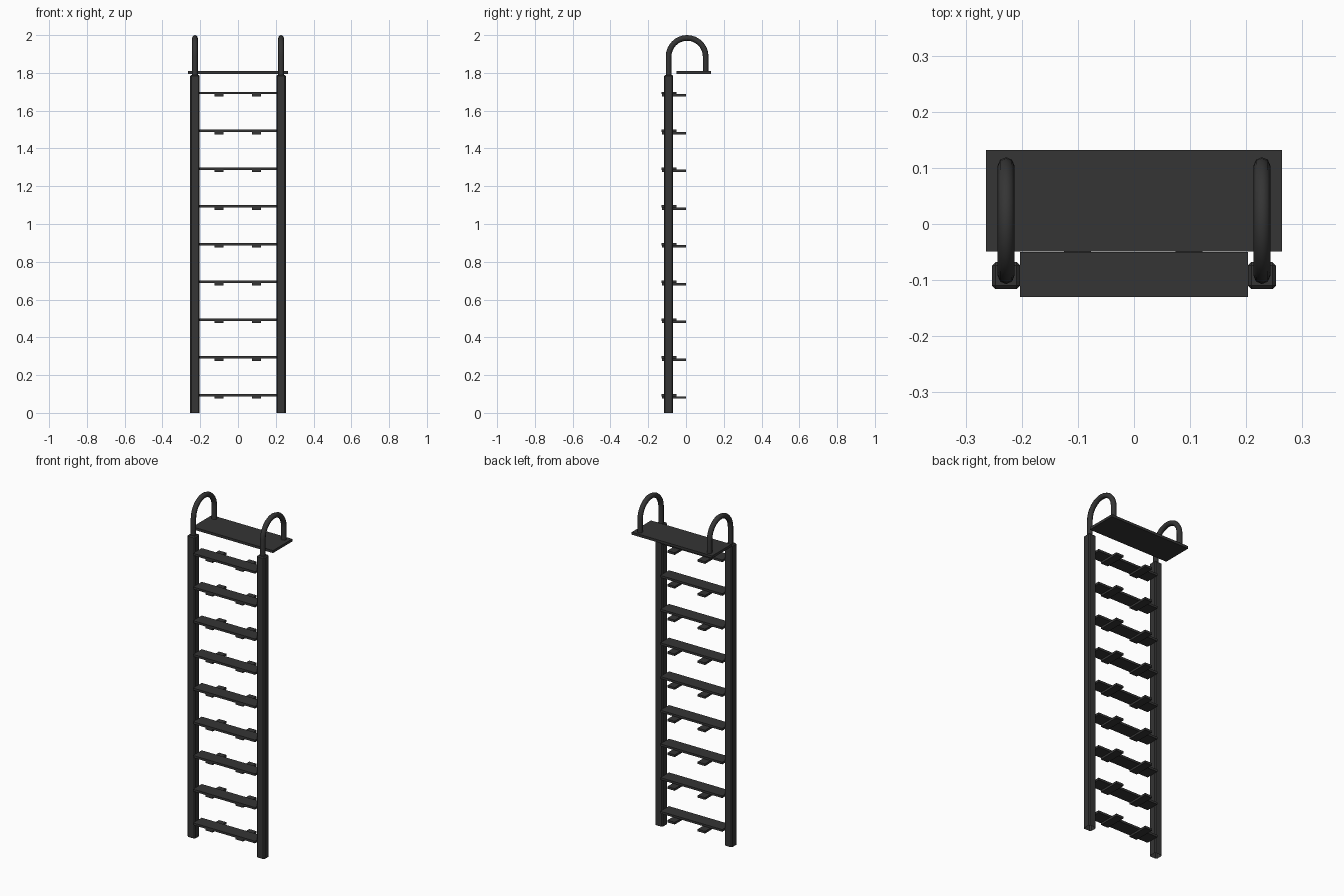
import bpy, bmesh, math
from mathutils import Vector

if "Cube" in bpy.data.objects:
    bpy.data.objects.remove(bpy.data.objects["Cube"])

dark = bpy.data.materials.new("dark_metal")
dark.diffuse_color = (0.035, 0.035, 0.035, 1)
dark.use_nodes = True
dark.node_tree.nodes["Principled BSDF"].inputs["Base Color"].default_value = dark.diffuse_color


def finish(bm, name):
    me = bpy.data.meshes.new(name)
    bm.to_mesh(me)
    bm.free()
    me.materials.append(dark)
    ob = bpy.data.objects.new(name, me)
    bpy.context.collection.objects.link(ob)
    return ob


def box(name, lo, hi, bevel=0.0, open_bottom=False):
    lo, hi = Vector(lo), Vector(hi)
    bm = bmesh.new()
    bmesh.ops.create_cube(bm, size=1)
    for v in bm.verts:
        v.co = Vector((lo[i] + (v.co[i] + 0.5) * (hi[i] - lo[i]) for i in range(3)))
    if open_bottom:
        bm.faces.ensure_lookup_table()
        bottom = min(bm.faces, key=lambda f: f.calc_center_median().z)
        bmesh.ops.delete(bm, geom=[bottom], context='FACES_ONLY')
    if bevel:
        edges = [e for e in bm.edges if not e.is_boundary]
        bmesh.ops.bevel(bm, geom=edges, offset=bevel, segments=1,
                        affect='EDGES', profile=0.5)
    return finish(bm, name)


def tube(name, path, x, r, sides=8):
    # sweep a round section along a path of (y, z) points
    bm = bmesh.new()
    pts = [Vector((x, y, z)) for y, z in path]
    rings = []
    for i, p in enumerate(pts):
        t = (pts[min(i + 1, len(pts) - 1)] - pts[max(i - 1, 0)]).normalized()
        n = Vector((1, 0, 0)).cross(t)
        ring = []
        for k in range(sides):
            a = 2 * math.pi * k / sides
            ring.append(bm.verts.new(p + r * (math.cos(a) * Vector((1, 0, 0)) + math.sin(a) * n)))
        rings.append(ring)
    for a, b in zip(rings, rings[1:]):
        for k in range(sides):
            j = (k + 1) % sides
            bm.faces.new((a[k], a[j], b[j], b[k]))
    bm.faces.new(rings[0])
    bm.faces.new(rings[-1])
    bmesh.ops.recalc_face_normals(bm, faces=bm.faces)
    for f in bm.faces:
        f.smooth = len(f.verts) == 4
    return finish(bm, name)


# handle path: front leg, half circle, back leg
R, CY, CZ = 0.098, 0.006, 1.887
arc = [(CY - R * math.cos(math.pi * i / 16), CZ + R * math.sin(math.pi * i / 16))
       for i in range(17)]
path = [(CY - R, 1.785)] + arc + [(CY + R, 1.805)]

# side rails (open underneath) and hoop handles
for side, s in (("left", -1), ("right", 1)):
    cx = 0.228 * s
    box(side + "_rail", (cx - 0.025, -0.116, 0), (cx + 0.025, -0.068, 1.79), 0.006, True)
    tube(side + "_handle", path, cx, 0.015)

# top platform
box("platform", (-0.264, -0.049, 1.795), (0.264, 0.132, 1.81))

# steps with two brackets under each
for i in range(9):
    z = 0.1 + 0.2 * i
    box(f"step_{i + 1}", (-0.203, -0.13, z - 0.013), (0.203, -0.05, z))
    for side, x in (("left", -0.101), ("right", 0.098)):
        box(f"{side}_bracket_{i + 1}", (x - 0.024, -0.127, z - 0.025), (x + 0.024, 0.0, z - 0.012))
